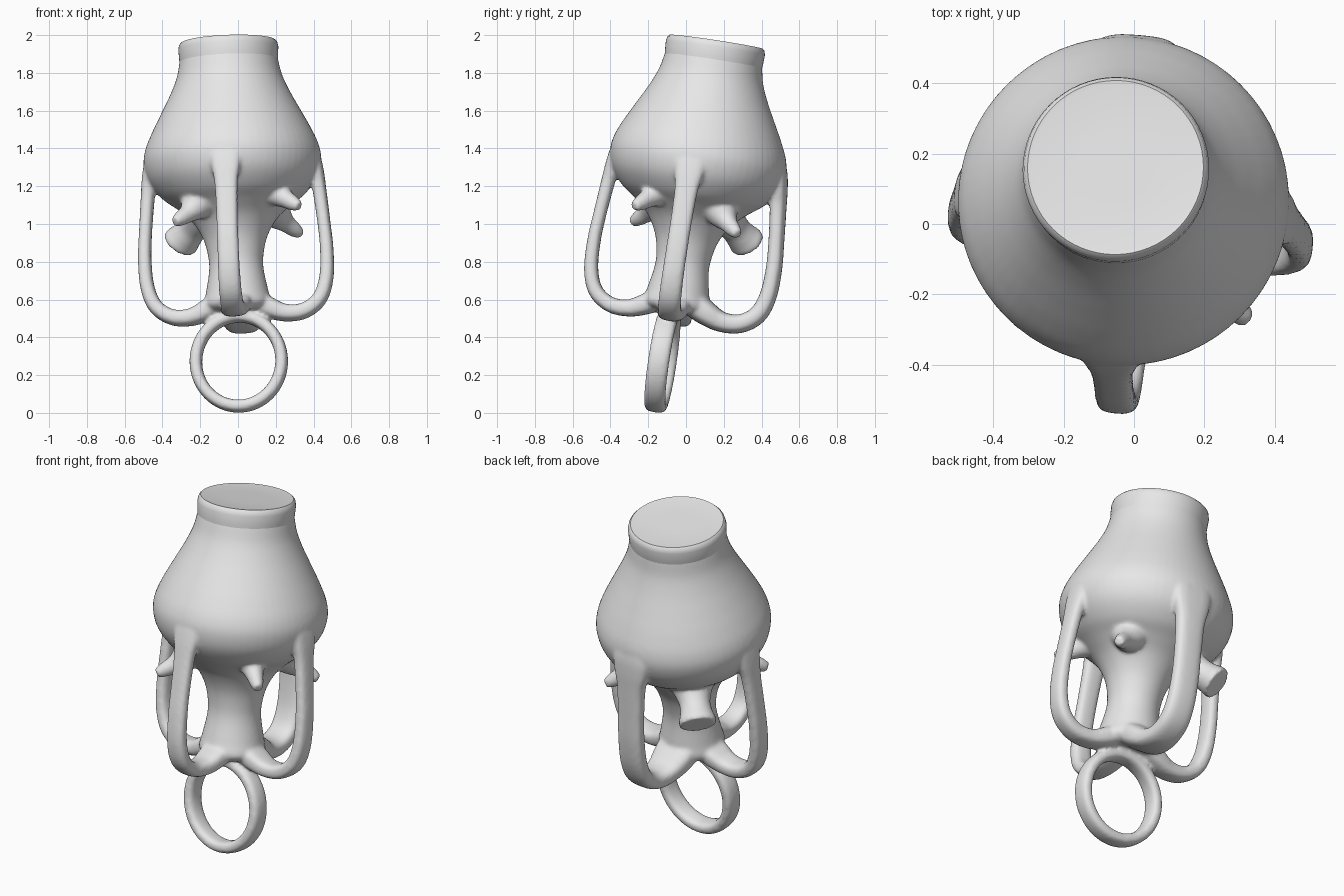
import bpy, bmesh, math
from mathutils import Vector, Matrix

if "Cube" in bpy.data.objects:
    bpy.data.objects.remove(bpy.data.objects["Cube"])

grey = bpy.data.materials.new("light_grey")
grey.diffuse_color = (0.8, 0.8, 0.8, 1)
grey.use_nodes = True
grey.node_tree.nodes["Principled BSDF"].inputs["Base Color"].default_value = grey.diffuse_color

# tilted frame: local z is the long axis of the model
axis = Vector((-0.036, 0.150, 0.987)).normalized()
lx = Vector((1, 0, 0))
lx = (lx - axis * lx.dot(axis)).normalized()
ly = axis.cross(lx)
FRAME = Matrix.Translation((0.019, -0.138, 0)) @ Matrix((lx, ly, axis)).transposed().to_4x4()


def loft(bm, rings, closed=False):
    """Skin a list of point rings; cap the ends unless closed."""
    vs = [[bm.verts.new(p) for p in r] for r in rings]
    n = len(vs[0])
    pairs = list(zip(vs, vs[1:])) + ([(vs[-1], vs[0])] if closed else [])
    for a, b in pairs:
        for i in range(n):
            j = (i + 1) % n
            bm.faces.new((a[i], a[j], b[j], b[i]))
    if not closed:
        bm.faces.new(vs[0][::-1])
        bm.faces.new(vs[-1])


def spline(pts, steps=5):
    """Catmull-Rom through tuples of any length."""
    p = [pts[0]] + list(pts) + [pts[-1]]
    out = []
    for k in range(1, len(p) - 2):
        for s in range(steps):
            t = s / steps
            out.append([0.5 * (2 * b + (c - a) * t + (2 * a - 5 * b + 4 * c - d) * t * t
                               + (3 * b - a - 3 * c + d) * t ** 3)
                        for a, b, c, d in zip(*p[k - 1:k + 3])])
    out.append(list(pts[-1]))
    return out


def lathe(bm, profile, n=64):
    loft(bm, [[(r * math.cos(2 * math.pi * i / n), r * math.sin(2 * math.pi * i / n), t)
               for i in range(n)] for r, t in profile])


def sweep(bm, path, angle, power=1.0, closed=False, n=20, shift=(0, 0, 0)):
    """Sweep in the (radial, height) plane at an angle; path = (r, t, half width, half thickness)."""
    out = Vector((math.cos(angle), math.sin(angle), 0))
    side = Vector((-math.sin(angle), math.cos(angle), 0))
    up = Vector((0, 0, 1))
    cs = [out * q[0] + up * q[1] + Vector(shift) for q in path]
    rings = []
    m = len(cs)
    for k, q in enumerate(path):
        a = cs[k - 1] if closed or k else cs[0]
        b = cs[(k + 1) % m] if closed or k < m - 1 else cs[-1]
        nor = side.cross((b - a).normalized())
        ring = []
        for i in range(n):
            c, s = math.cos(2 * math.pi * i / n), math.sin(2 * math.pi * i / n)
            c = math.copysign(abs(c) ** power, c)
            s = math.copysign(abs(s) ** power, s)
            ring.append(cs[k] + side * (c * q[2]) + nor * (s * q[3]))
        rings.append(ring)
    loft(bm, rings, closed)


def finish(bm, name):
    bmesh.ops.recalc_face_normals(bm, faces=bm.faces)
    bm.transform(FRAME)
    me = bpy.data.meshes.new(name)
    bm.to_mesh(me)
    bm.free()
    me.materials.append(grey)
    ob = bpy.data.objects.new(name, me)
    bpy.context.collection.objects.link(ob)
    return ob


# body: vase, waist and column
bm = bmesh.new()
lathe(bm, spline([(0.05, 0.54), (0.13, 0.54), (0.178, 0.575), (0.165, 0.65), (0.145, 0.76),
                  (0.146, 0.84), (0.17, 0.94), (0.225, 1.035), (0.30, 1.105), (0.382, 1.168),
                  (0.445, 1.25), (0.470, 1.34), (0.46, 1.42), (0.422, 1.51), (0.37, 1.61),
                  (0.318, 1.71), (0.28, 1.80), (0.262, 1.88), (0.25, 1.94)]))

# four handles, the back one broader
handle = [(0.39, 1.46, 0.06, 0.03), (0.425, 1.36, 0.085, 0.04), (0.445, 1.27, 0.078, 0.038),
          (0.457, 1.17, 0.062, 0.036),
          (0.474, 1.0, 0.057, 0.034), (0.484, 0.85, 0.057, 0.035), (0.476, 0.70, 0.058, 0.037),
          (0.435, 0.59, 0.060, 0.039), (0.35, 0.53, 0.062, 0.041), (0.25, 0.525, 0.07, 0.045),
          (0.16, 0.56, 0.085, 0.055), (0.07, 0.61, 0.09, 0.06)]
YAW = math.radians(-5)
for k in range(4):
    w, th = (1.4, 1.2) if k == 1 else (1.0, 1.0)
    sweep(bm, spline([(r, t, a * w, b * th) for r, t, a, b in handle]),
          YAW + k * math.pi / 2, 0.7)

# bottom ring
ring = []
for i in range(64):
    a = 2 * math.pi * i / 64
    ring.append((0.228 * math.cos(a), 0.273 + 0.241 * math.sin(a), 0.057, 0.033))
sweep(bm, ring, YAW, 0.7, closed=True, shift=(-0.005, -0.028, 0))

# three spikes under the shoulder: (angle, tip radius, tip height)
for deg, r, t in ((-41, 0.455, 1.05), (223, 0.435, 0.99), (37, 0.44, 0.985)):
    sweep(bm, spline([(0.20, 1.17, 0.15, 0.13), (0.28, t + 0.10, 0.09, 0.085),
                      (r - 0.10, t + 0.055, 0.052, 0.052), (r - 0.04, t + 0.02, 0.038, 0.04),
                      (r, t, 0.026, 0.026)]), math.radians(deg))

# stub with a flared flat end
sweep(bm, spline([(0.18, 1.15, 0.16, 0.14), (0.26, 1.08, 0.11, 0.10), (0.33, 1.035, 0.084, 0.078),
                  (0.385, 1.0, 0.09, 0.082), (0.42, 0.98, 0.102, 0.09), (0.44, 0.967, 0.1, 0.088)]),
      math.radians(132))

body = finish(bm, "body_with_handles")
rm = body.modifiers.new("fuse", 'REMESH')
rm.mode = 'VOXEL'
rm.voxel_size = 0.011
rm.use_smooth_shade = True
sm = body.modifiers.new("soften", 'SMOOTH')
sm.factor = 0.5
sm.iterations = 5

# lip with a closed, slightly recessed flat top
bm = bmesh.new()
lathe(bm, [(0.20, 1.86), (0.259, 1.87), (0.262, 1.90), (0.265, 1.955), (0.260, 1.978),
           (0.25, 1.988), (0.238, 1.986), (0.10, 1.985)])
lip = finish(bm, "top_lip")
bpy.context.view_layer.objects.active = lip
lip.select_set(True)
bpy.ops.object.shade_smooth_by_angle(angle=math.radians(35))
